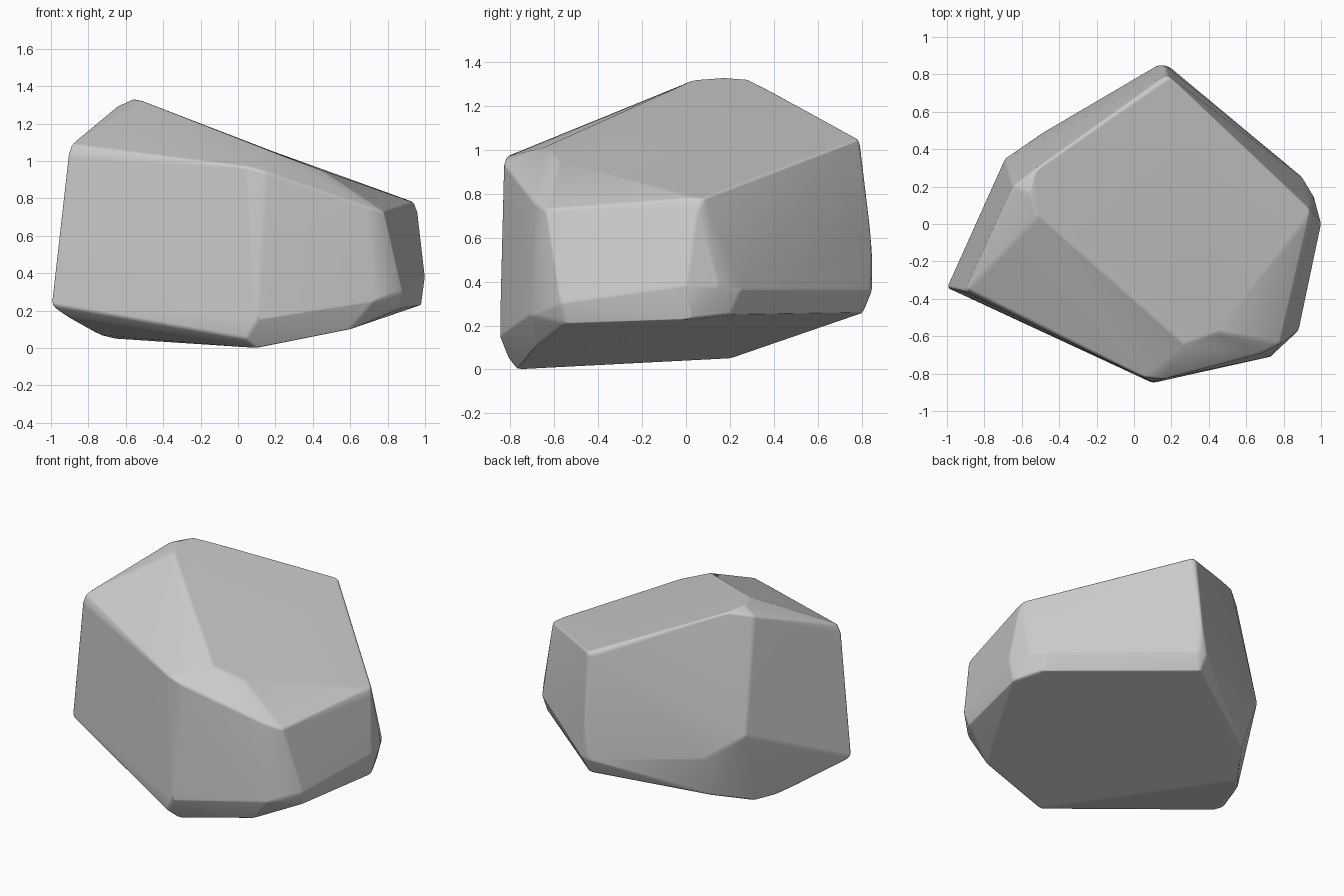
import bpy, bmesh
from math import radians

if "Cube" in bpy.data.objects:
    bpy.data.objects.remove(bpy.data.objects["Cube"])

# Corner points of the boulder, grouped by region
top_rim = [(-.56, .17, 1.33), (-.52, .30, 1.32), (-.65, .20, 1.29), (-.51, .04, 1.32),
           (.19, .79, 1.05), (.16, .79, 1.03), (.94, .08, .78), (.93, .01, .78),
           (.26, -.64, 1.02), (.45, -.58, .95)]
shoulder = [(-.89, -.35, 1.09), (-.91, -.36, 1.03), (.05, -.82, .97), (.15, -.83, .94),
            (.68, -.69, .76), (.78, -.64, .73), (.96, .05, .73)]
belly = [(.17, .85, .60), (.13, .85, .36), (.19, .84, .36), (-.69, .35, .55),
         (-.50, .48, .40), (1.0, 0, .38), (.96, .15, .38), (.90, .25, .36),
         (.88, -.57, .30), (.73, -.71, .25), (.10, -.85, .15)]
base = [(-1.0, -.34, .23), (.15, .81, .26), (.90, .20, .25), (.98, .02, .23),
        (.86, -.55, .21), (.60, -.69, .10), (.10, -.77, 0), (.04, -.81, .05),
        (-.66, .20, .05), (-.74, .10, .07), (-.50, .43, .13), (-.90, -.31, .16)]

# Convex rock body with nearly flat facets merged
bm = bmesh.new()
for p in top_rim + shoulder + belly + base:
    bm.verts.new(p)
hull = bmesh.ops.convex_hull(bm, input=bm.verts)
loose = [v for v in bm.verts if not v.link_faces]
bmesh.ops.delete(bm, geom=loose, context='VERTS')
bmesh.ops.dissolve_limit(bm, angle_limit=radians(4), verts=bm.verts, edges=bm.edges)
bmesh.ops.recalc_face_normals(bm, faces=bm.faces)
mesh = bpy.data.meshes.new("boulder")
bm.to_mesh(mesh)
bm.free()
rock = bpy.data.objects.new("boulder", mesh)
bpy.context.collection.objects.link(rock)
for f in mesh.polygons:
    f.use_smooth = True

# Softly worn edges
bev = rock.modifiers.new("worn_edges", 'BEVEL')
bev.width = .015
bev.segments = 2
bev.limit_method = 'ANGLE'
bev.angle_limit = radians(15)
wn = rock.modifiers.new("facet_shading", 'WEIGHTED_NORMAL')
wn.keep_sharp = True
